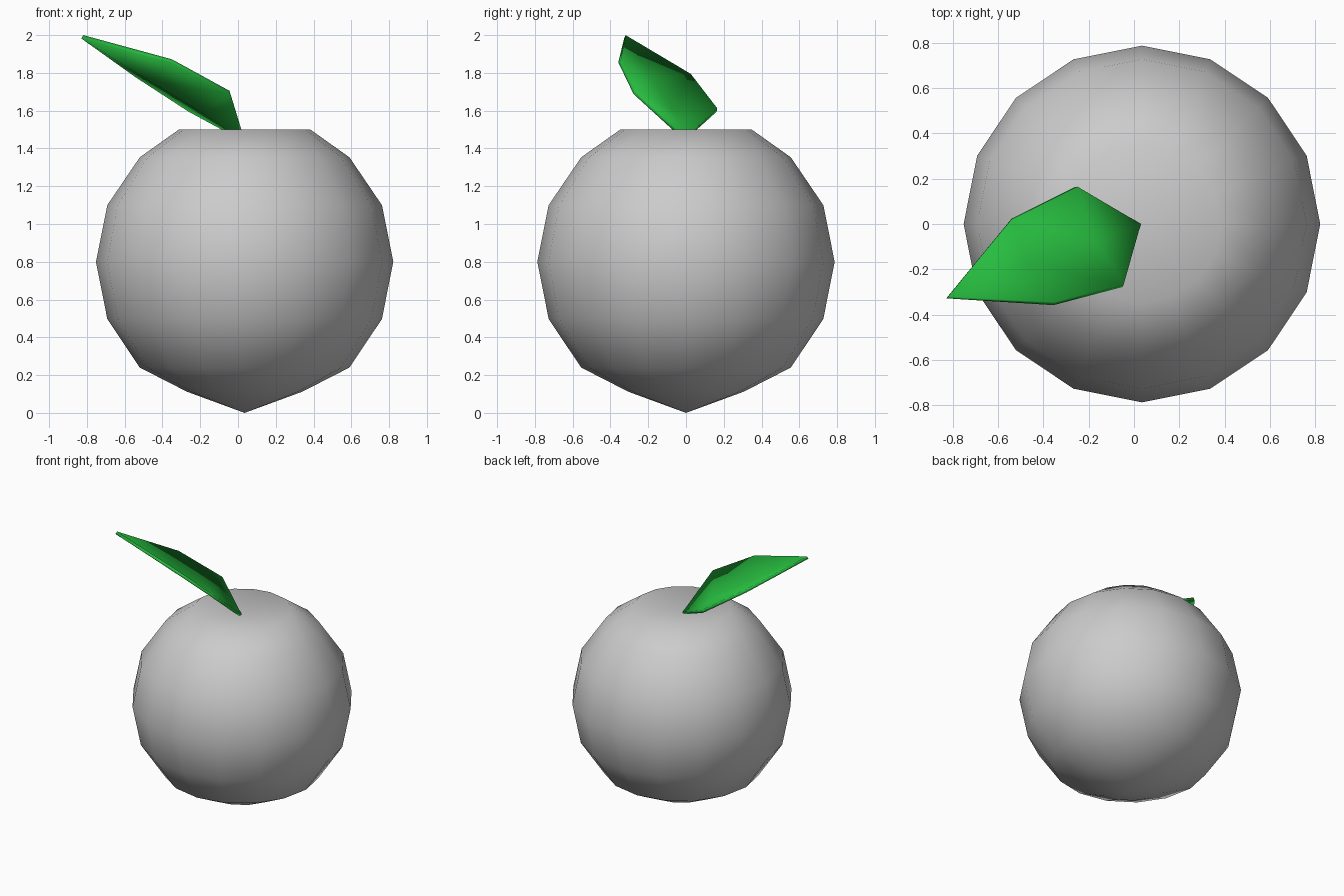
import bpy, math
from mathutils import Vector

if "Cube" in bpy.data.objects:
    bpy.data.objects.remove(bpy.data.objects["Cube"])

CX = 0.035   # axis of the fruit


def make_object(name, verts, faces):
    mesh = bpy.data.meshes.new(name)
    mesh.from_pydata([tuple(v) for v in verts], [], faces)
    for p in mesh.polygons:
        p.use_smooth = True
    obj = bpy.data.objects.new(name, mesh)
    bpy.context.collection.objects.link(obj)
    return obj


# Fruit body: 16-sided lathe with a pointed bottom and a dimpled top
SEG = 16
profile = [(0.305, 0.112), (0.555, 0.24), (0.727, 0.497), (0.787, 0.80),
           (0.727, 1.10), (0.555, 1.353), (0.348, 1.50)]
verts = [(CX + r * math.cos(2 * math.pi * i / SEG), r * math.sin(2 * math.pi * i / SEG), z)
         for r, z in profile for i in range(SEG)]
bottom, top = len(verts), len(verts) + 1
verts += [(CX, 0, 0), (CX, 0, 1.45)]
faces = []
last = (len(profile) - 1) * SEG
for i in range(SEG):
    j = (i + 1) % SEG
    faces.append((bottom, j, i))
    faces.append((last + i, last + j, top))
    for k in range(0, last, SEG):
        faces.append((k + i, k + j, k + SEG + j, k + SEG + i))
make_object("fruit_body", verts, faces)

# Leaf: two rows of edge points with a sunken midrib between them
base, tip = Vector((0.03, 0, 1.46)), Vector((-0.82, -0.32, 2.0))
rows = [(Vector((-0.045, -0.265, 1.705)), Vector((-0.25, 0.165, 1.613))),
        (Vector((-0.35, -0.345, 1.872)), Vector((-0.53, 0.025, 1.795)))]
normal = (rows[0][1] - rows[0][0]).cross(tip - base).normalized()
leaf_verts = [base]
for near, far in rows:
    leaf_verts += [near, (near + far) / 2 - normal * 0.065, far]
leaf_verts.append(tip)
leaf = make_object("leaf", leaf_verts, [
    (0, 2, 1), (0, 3, 2), (1, 2, 5, 4), (2, 3, 6, 5), (4, 5, 7), (5, 6, 7)])
leaf.data.flip_normals()
if leaf.data.polygons[0].normal.z < 0:
    leaf.data.flip_normals()
solid = leaf.modifiers.new("thickness", 'SOLIDIFY')
solid.thickness = 0.022
solid.offset = -1

green = bpy.data.materials.new("leaf_green")
green.diffuse_color = (0.02, 0.5, 0.05, 1)
green.use_nodes = True
green.node_tree.nodes["Principled BSDF"].inputs["Base Color"].default_value = green.diffuse_color
leaf.data.materials.append(green)
